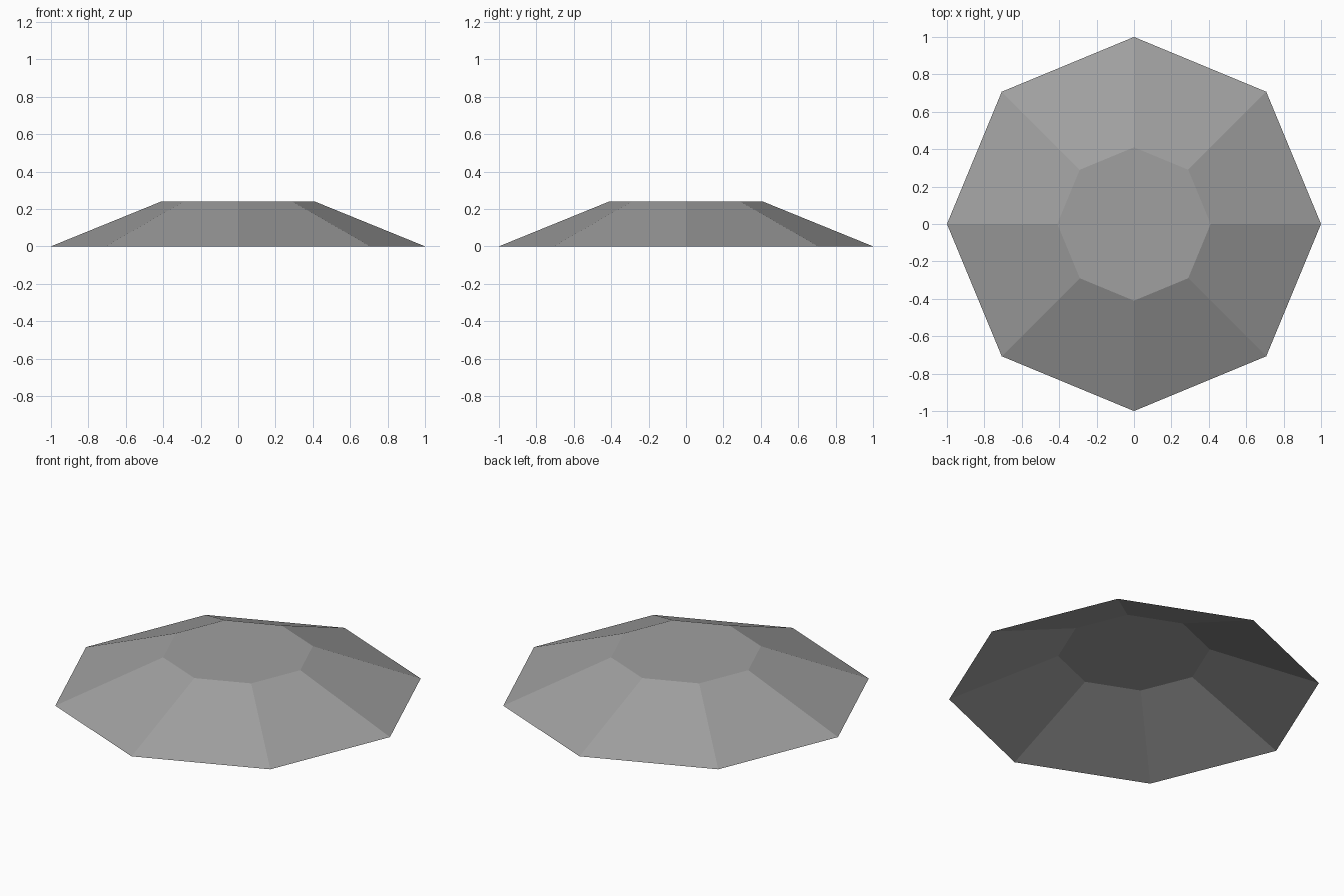
import bpy
import bmesh
from math import cos, sin, tau

cube = bpy.data.objects.get("Cube")
if cube:
    bpy.data.objects.remove(cube, do_unlink=True)

SIDES = 8
RIM_RADIUS, TOP_RADIUS, HEIGHT = 1.0, 0.41, 0.24

# Plain grey material
grey = bpy.data.materials.new("mid grey")
grey.use_nodes = True
colour = (0.35, 0.35, 0.35, 1)
grey.diffuse_color = colour
grey.node_tree.nodes["Principled BSDF"].inputs["Base Color"].default_value = colour


def ring(bm, radius, z):
    angles = [tau * i / SIDES for i in range(SIDES)]
    return [bm.verts.new((radius * cos(a), radius * sin(a), z)) for a in angles]


# Open eight-sided canopy: sloping panels and a flat top, nothing underneath
bm = bmesh.new()
rim = ring(bm, RIM_RADIUS, 0)
top = ring(bm, TOP_RADIUS, HEIGHT)
for i in range(SIDES):
    j = (i + 1) % SIDES
    bm.faces.new((rim[i], rim[j], top[j], top[i]))
bm.faces.new(top)

mesh = bpy.data.meshes.new("canopy")
bm.to_mesh(mesh)
bm.free()
mesh.materials.append(grey)
canopy = bpy.data.objects.new("canopy", mesh)
bpy.context.collection.objects.link(canopy)
